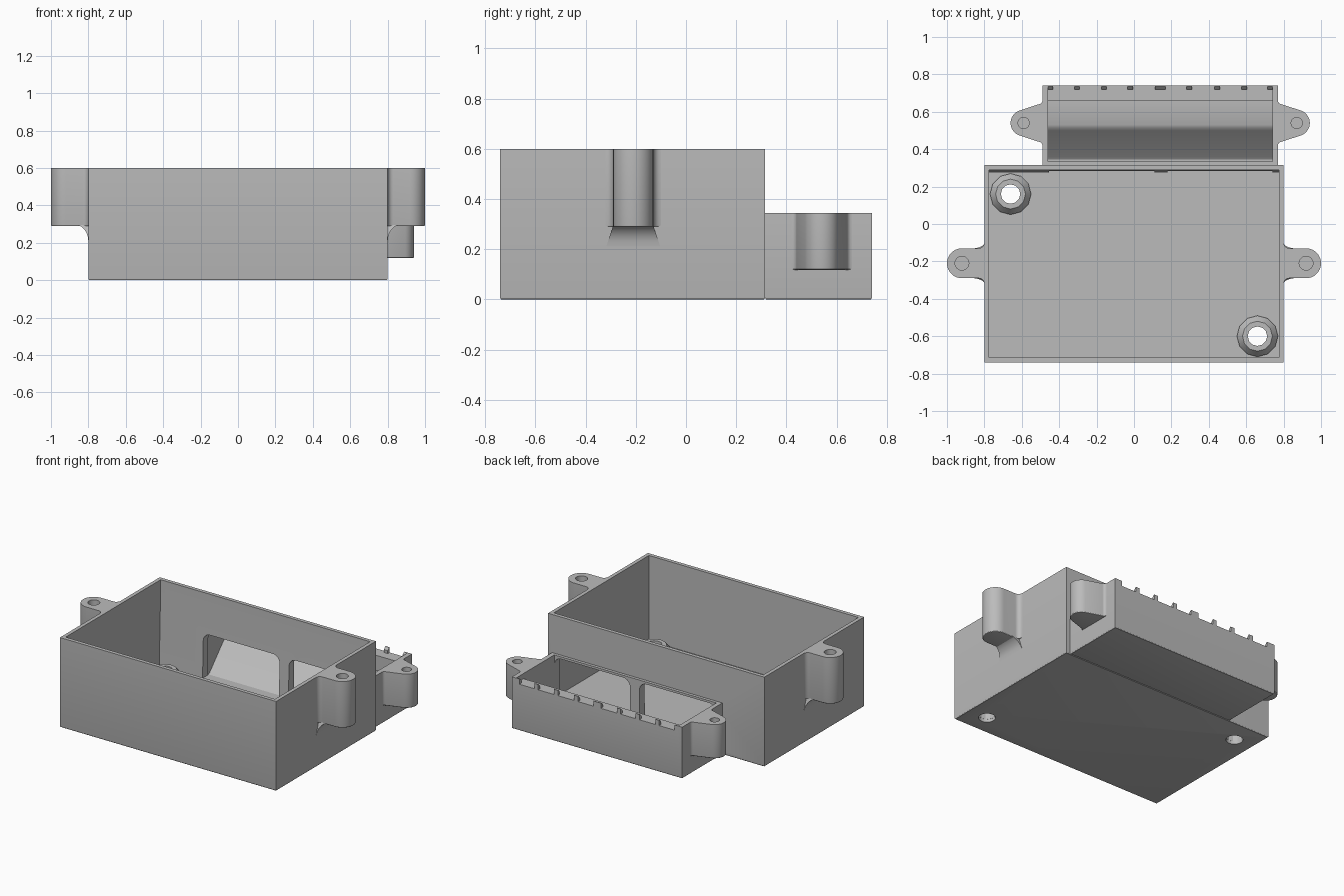
import bpy, bmesh
from math import sin, cos, radians

cube = bpy.data.objects.get("Cube")
if cube:
    bpy.data.objects.remove(cube, do_unlink=True)

grey = bpy.data.materials.new("mid grey")
grey.use_nodes = True
grey.diffuse_color = (0.5, 0.5, 0.5, 1)
grey.node_tree.nodes["Principled BSDF"].inputs["Base Color"].default_value = (0.5, 0.5, 0.5, 1)


def finish(name, bm):
    bmesh.ops.recalc_face_normals(bm, faces=bm.faces)
    mesh = bpy.data.meshes.new(name)
    bm.to_mesh(mesh)
    bm.free()
    obj = bpy.data.objects.new(name, mesh)
    mesh.materials.append(grey)
    bpy.context.collection.objects.link(obj)
    return obj


def prism(name, outline, axis, a, b, round_low=0):
    """Extrude a 2D outline along an axis from a to b."""
    def place(p, t):
        return {"x": (t, p[0], p[1]), "y": (p[0], t, p[1]), "z": (p[0], p[1], t)}[axis]
    bm = bmesh.new()
    low = [bm.verts.new(place(p, a)) for p in outline]
    high = [bm.verts.new(place(p, b)) for p in outline]
    base = bm.faces.new(low)
    bm.faces.new(high)
    n = len(low)
    for i in range(n):
        j = (i + 1) % n
        bm.faces.new((low[i], low[j], high[j], high[i]))
    if round_low:
        bmesh.ops.recalc_face_normals(bm, faces=bm.faces)
        bmesh.ops.bevel(bm, geom=list(base.edges), offset=round_low, segments=3,
                        profile=0.5, affect="EDGES", clamp_overlap=True)
    return finish(name, bm)


def rect(x0, x1, y0, y1):
    return [(x0, y0), (x1, y0), (x1, y1), (x0, y1)]


def arc(cx, cy, r, a0, a1, n=6):
    angles = [radians(a0 + (a1 - a0) * i / n) for i in range(n + 1)]
    return [(cx + r * cos(a), cy + r * sin(a)) for a in angles]


def circle(cx, cy, r, n=24):
    return arc(cx, cy, r, 0, 360, n)[:-1]


def cut(target, *cutters):
    """Subtract the cutters from the target for good, then drop them."""
    bpy.context.view_layer.objects.active = target
    for c in cutters:
        c.hide_render = True
        mod = target.modifiers.new("cut", "BOOLEAN")
        mod.operation, mod.solver, mod.object = "DIFFERENCE", "EXACT", c
        bpy.ops.object.modifier_apply(modifier=mod.name)
        bpy.data.objects.remove(c, do_unlink=True)


FLOOR = 0.03
POSTS = [(-0.66, 0.16), (0.66, -0.6)]
parts = []


def windows():
    """Two wide openings with rounded top corners through the shared wall."""
    result = []
    for x0, x1 in ((-0.455, 0.11), (0.18, 0.74)):
        shape = [(x0, FLOOR + 0.002), (x1, FLOOR + 0.002)]
        shape += arc(x1 - 0.05, 0.28, 0.05, 0, 90) + arc(x0 + 0.05, 0.28, 0.05, 90, 180)
        result.append(prism("window_cutter", shape, "y", 0.25, 0.342))
    return result


# Main open box: the inside of the back wall leans in towards the floor
main_box = prism("main_box", rect(-0.8, 0.8, -0.74, 0.315), "z", 0, 0.6, 0.008)
cavity = [(-0.715, FLOOR), (0.275, FLOOR), (0.29, 0.57), (0.29, 0.7), (-0.715, 0.7)]
cut(main_box, prism("cavity_cutter", cavity, "x", -0.775, 0.775), *windows())
cut(main_box, *[prism("hole_cutter", circle(x, y, 0.052), "z", -0.1, 0.1) for x, y in POSTS])
parts.append(main_box)

# Low tapered screw posts, drilled through
for i, (x, y) in enumerate(POSTS):
    bm = bmesh.new()
    rings = []
    for r, z in ((0.052, FLOOR - 0.01), (0.11, FLOOR - 0.01), (0.11, 0.04),
                 (0.08, 0.08), (0.052, 0.08)):
        rings.append([bm.verts.new((px, py, z)) for px, py in circle(x, y, r, 12)])
    for a, b in zip(rings, rings[1:] + rings[:1]):
        for k in range(12):
            m = (k + 1) % 12
            bm.faces.new((a[k], a[m], b[m], b[k]))
    parts.append(finish(f"screw_post_{i + 1}", bm))

# Rear wire bay with a ramp, a shelf and a lowered back ledge
rear_bay = prism("rear_bay", rect(-0.49, 0.77, 0.315, 0.74), "z", 0, 0.345, 0.008)
bay = [(0.335, FLOOR), (0.345, FLOOR), (0.36, 0.04), (0.5, 0.19), (0.513, 0.202),
       (0.53, 0.21), (0.66, 0.21), (0.66, 0.31), (0.8, 0.31), (0.8, 0.5), (0.335, 0.5)]
cut(rear_bay, prism("bay_cutter", bay, "x", -0.46, 0.74), *windows())
parts.append(rear_bay)

# Row of teeth along the back ledge, the middle one wider
tooth = [(0.72, 0.305), (0.74, 0.305), (0.74, 0.345), (0.735, 0.345), (0.72, 0.33)]
for i, x in enumerate((-0.447, -0.305, -0.16, -0.02, 0.14, 0.295, 0.445, 0.59, 0.728)):
    half = 0.028 if i == 4 else 0.014
    parts.append(prism(f"ledge_tooth_{i + 1}", tooth, "x", x - half, x + half))


def lug(name, wall, side, yc, reach, r, neck, fillet, sweep, z0, z1, hole):
    """Screw ear with a rounded tip, filleted into the wall."""
    up = [(-0.01, neck + fillet)] + arc(fillet, neck + fillet, fillet, 180, 270)
    tip = arc(reach, 0, r, sweep, -sweep, 16)
    down = [(u, -v) for u, v in reversed(up)]
    outline = [(wall + side * u, yc + v) for u, v in up + tip + down]
    ear = prism(name, outline, "z", z0, z1, 0.012)
    cut(ear, prism("hole_cutter", circle(wall + side * reach, yc, hole), "z",
                   z1 - 0.18, z1 + 0.1))
    parts.append(ear)


for side, label in ((1, "left"), (-1, "right")):
    lug(f"{label}_main_lug", side * 0.8, side, -0.21, 0.12, 0.08, 0.08, 0.03, 90,
        0.29, 0.6, 0.037)
    # Curved, flaring web below the main lug
    bm = bmesh.new()
    rows = []
    for k in range(7):
        a = radians(90 * k / 6)
        u, z = 0.08 * (1 - sin(a)), 0.3 - 0.09 * (1 - cos(a))
        half = 0.078 + 0.03 * (1 - cos(a))
        rows.append([bm.verts.new((side * (0.8 + d), -0.21 + s * half, z))
                     for d, s in ((-0.01, -1), (u, -1), (u, 1), (-0.01, 1))])
    for a, b in zip(rows, rows[1:]):
        for k in range(4):
            m = (k + 1) % 4
            bm.faces.new((a[k], a[m], b[m], b[k]))
    bm.faces.new(rows[0])
    bm.faces.new(rows[-1])
    parts.append(finish(f"{label}_lug_web", bm))
    wall = 0.77 if side > 0 else -0.49
    lug(f"{label}_bay_lug", wall, side, 0.54, 0.1, 0.07, 0.1, 0.02, 70,
        0.118, 0.345, 0.03)

# Smooth the round parts while keeping edges sharp
bpy.ops.object.select_all(action="DESELECT")
for obj in parts:
    obj.select_set(True)
bpy.context.view_layer.objects.active = main_box
bpy.ops.object.shade_smooth_by_angle(angle=radians(28))
